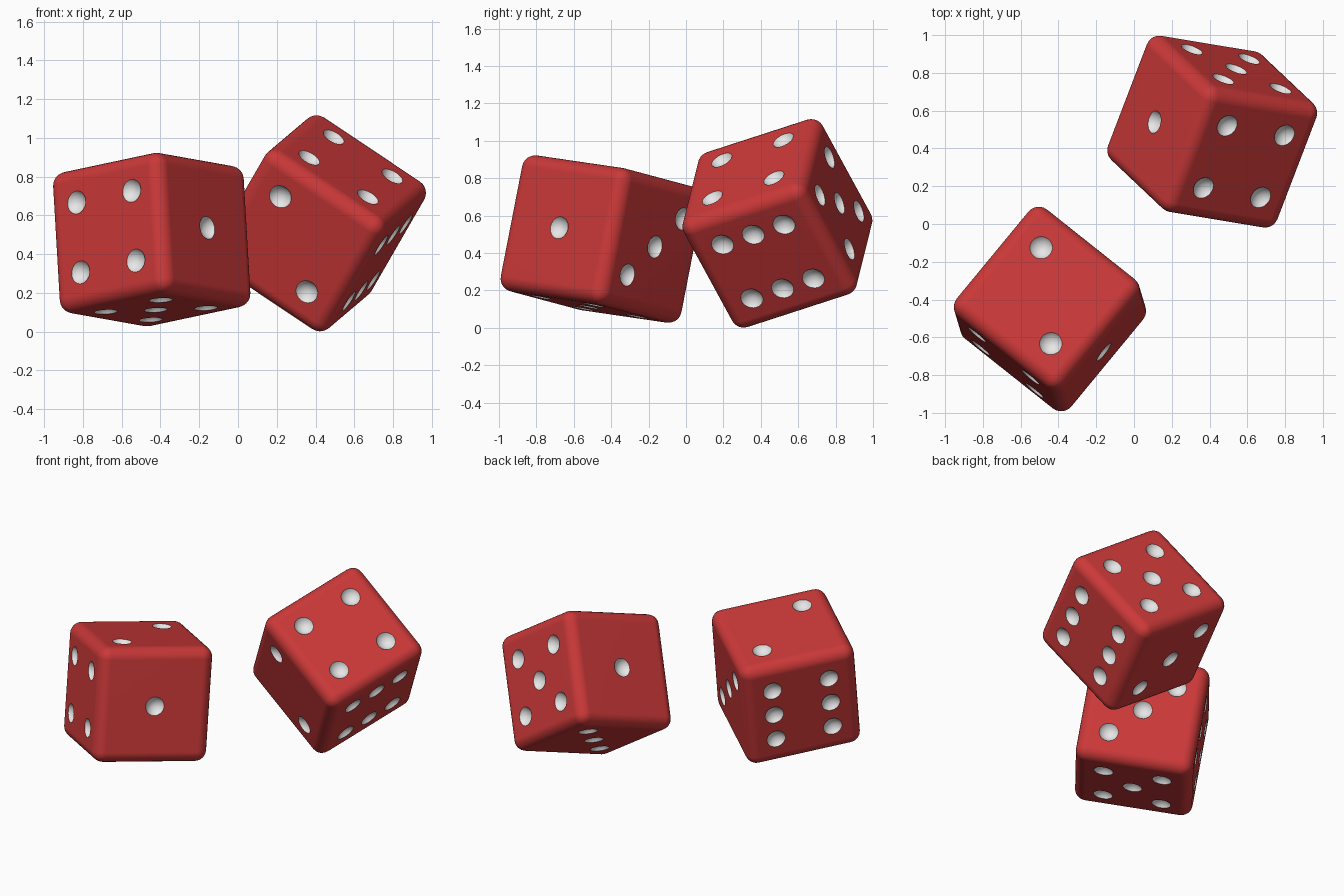
import bpy, bmesh
from mathutils import Vector, Matrix

if "Cube" in bpy.data.objects:
    bpy.data.objects.remove(bpy.data.objects["Cube"])

HALF, ROUND = 0.371, 0.072          # half width and edge radius of a die
STEP = 0.184                        # pip offset from the face centre
PIP_R, PIP_OFF = 0.069, 0.034       # dimple sphere radius and height above face


def material(name, rgb):
    m = bpy.data.materials.new(name)
    m.diffuse_color = (*rgb, 1)
    m.use_nodes = True
    m.node_tree.nodes["Principled BSDF"].inputs["Base Color"].default_value = m.diffuse_color
    return m


red = material("red", (0.6, 0.04, 0.04))
white = material("white", (0.8, 0.8, 0.8))


def new_object(name, bm, mats):
    me = bpy.data.meshes.new(name)
    bm.to_mesh(me)
    bm.free()
    for m in mats:
        me.materials.append(m)
    ob = bpy.data.objects.new(name, me)
    bpy.context.collection.objects.link(ob)
    return ob


# Pip layouts: face normal, the two in-face axes, and pip grid positions
X, Y, Z = Vector((1, 0, 0)), Vector((0, 1, 0)), Vector((0, 0, 1))
corners = [(-1, -1), (-1, 1), (1, -1), (1, 1)]
faces = [
    (Y, X, Z, [(0, 0)]),
    (Z, X, Y, [(-1, -1), (1, 1)]),
    (-X, Y, Z, [(1, -1), (0, 0), (-1, 1)]),
    (X, Y, Z, corners),
    (-Z, X, Y, corners + [(0, 0)]),
    (-Y, X, Z, corners + [(-1, 0), (1, 0)]),
]

# Rounded cube body
bm = bmesh.new()
bmesh.ops.create_cube(bm, size=2 * HALF)
bmesh.ops.bevel(bm, geom=bm.edges[:], offset=ROUND, segments=6,
                profile=0.5, affect='EDGES')
body = new_object("die_body", bm, [red, white])

# Spheres that scoop out the pips
bm = bmesh.new()
for n, u, v, spots in faces:
    rot = n.to_track_quat('Z', 'Y').to_matrix().to_4x4()
    for a, b in spots:
        pos = n * (HALF + PIP_OFF) + u * a * STEP + v * b * STEP
        bmesh.ops.create_uvsphere(bm, u_segments=24, v_segments=24, radius=PIP_R,
                                  matrix=Matrix.Translation(pos) @ rot)
for f in bm.faces:
    f.material_index = 1
cutter = new_object("pip_cutter", bm, [red, white])
cutter.hide_render = True

# Cut the dimples and keep the result as one shared die mesh
cut = body.modifiers.new("pips", 'BOOLEAN')
cut.operation = 'DIFFERENCE'
cut.solver = 'EXACT'
cut.object = cutter
bpy.context.view_layer.update()
deps = bpy.context.evaluated_depsgraph_get()
die_mesh = bpy.data.meshes.new_from_object(body.evaluated_get(deps))
die_mesh.name = "die"
for ob in (body, cutter):
    bpy.data.objects.remove(ob)


def place_die(name, centre, four_dir, one_dir):
    """Place a die by the directions its four and one faces point."""
    x = Vector(four_dir).normalized()
    z = x.cross(Vector(one_dir)).normalized()
    y = z.cross(x)
    ob = bpy.data.objects.new(name, die_mesh)
    bpy.context.collection.objects.link(ob)
    ob.matrix_world = (Matrix.Translation(centre)
                       @ Matrix((x, y, z)).transposed().to_4x4())
    return ob


dice = [
    place_die("front_die", (-0.445, -0.45, 0.475),
              (-0.231, -0.28, 0.041), (0.28, -0.225, 0.06)),
    place_die("back_die", (0.414, 0.489, 0.559),
              (0.165, -0.156, 0.286), (-0.304, 0.051, 0.2015)),
]

# Smooth rounded edges, crisp pip rims, flat-looking faces
bpy.ops.object.select_all(action='DESELECT')
dice[0].select_set(True)
bpy.context.view_layer.objects.active = dice[0]
bpy.ops.object.shade_smooth_by_angle(angle=0.5)
for ob in dice:
    wn = ob.modifiers.new("even_shading", 'WEIGHTED_NORMAL')
    wn.keep_sharp = True
